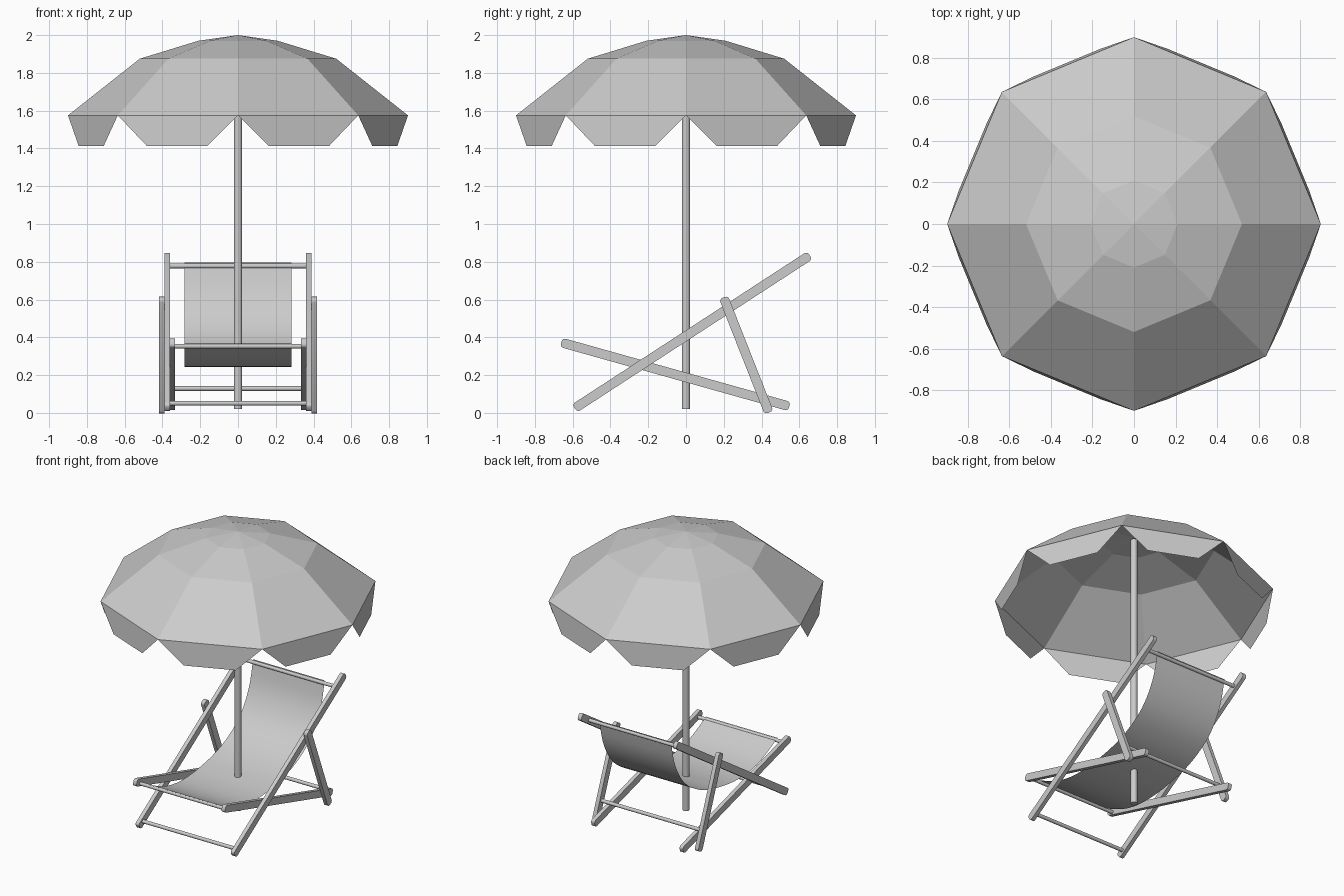
import bpy, bmesh, math
from mathutils import Vector

cube = bpy.data.objects.get("Cube")
if cube:
    bpy.data.objects.remove(cube, do_unlink=True)

grey = bpy.data.materials.new("light grey")
grey.use_nodes = True
GREY = (0.6, 0.6, 0.6, 1)
grey.diffuse_color = GREY
grey.node_tree.nodes["Principled BSDF"].inputs["Base Color"].default_value = GREY


def finish(name, bm, smooth=None):
    """Turn a bmesh into a named object with the shared material."""
    mesh = bpy.data.meshes.new(name)
    bm.to_mesh(mesh)
    bm.free()
    mesh.materials.append(grey)
    obj = bpy.data.objects.new(name, mesh)
    bpy.context.collection.objects.link(obj)
    if smooth:
        bpy.ops.object.select_all(action="DESELECT")
        obj.select_set(True)
        bpy.context.view_layer.objects.active = obj
        bpy.ops.object.shade_smooth_by_angle(angle=math.radians(smooth))
    return obj


def rod(name, start, end, radius, sides=16):
    """Round rod between two points."""
    start, end = Vector(start), Vector(end)
    axis = end - start
    bm = bmesh.new()
    bmesh.ops.create_cone(bm, cap_ends=True, segments=sides, radius1=radius,
                          radius2=radius, depth=axis.length)
    turn = axis.to_track_quat("Z", "Y").to_matrix().to_4x4()
    bmesh.ops.transform(bm, matrix=turn, verts=bm.verts)
    bmesh.ops.translate(bm, vec=(start + end) / 2, verts=bm.verts)
    return finish(name, bm, 40)


def rail(name, x, start, end, half=0.025, corner=0.018, thick=0.028):
    """Flat wooden bar in the y-z plane with rounded ends."""
    start, end = Vector(start), Vector(end)
    along = (end - start).normalized()
    across = Vector((-along.y, along.x))
    inner = half - corner
    outline = []
    for pivot, du, dv, first in ((end, 1, 1, 90), (end, 1, -1, 0),
                                 (start, -1, -1, -90), (start, -1, 1, -180)):
        for step in range(5):
            a = math.radians(first - step * 22.5)
            u = du * inner + corner * math.cos(a)
            v = dv * inner + corner * math.sin(a)
            outline.append(pivot + along * u + across * v)
    bm = bmesh.new()
    face = bm.faces.new([bm.verts.new((x - thick / 2, p.x, p.y)) for p in outline])
    out = bmesh.ops.extrude_face_region(bm, geom=[face])
    moved = [g for g in out["geom"] if isinstance(g, bmesh.types.BMVert)]
    bmesh.ops.translate(bm, vec=(thick, 0, 0), verts=moved)
    bmesh.ops.recalc_face_normals(bm, faces=bm.faces)
    return finish(name, bm, 40)


# Canopy: faceted eight-sided dome with a hanging flap on every rim edge
SIDES = 8
bm = bmesh.new()
apex = bm.verts.new((0, 0, 2))
rings = []
for radius, z in ((0.21, 1.97), (0.52, 1.875), (0.9, 1.575)):
    rings.append([bm.verts.new((radius * math.cos(math.tau * i / SIDES),
                                radius * math.sin(math.tau * i / SIDES), z))
                  for i in range(SIDES)])
for i in range(SIDES):
    j = (i + 1) % SIDES
    bm.faces.new((apex, rings[0][i], rings[0][j]))
    for upper, lower in zip(rings, rings[1:]):
        bm.faces.new((upper[i], lower[i], lower[j], upper[j]))
    a, b = rings[-1][i], rings[-1][j]
    mid = (a.co + b.co) / 2
    drop = Vector((mid.x, mid.y, 0)).normalized() * 0.01 - Vector((0, 0, 0.163))
    low_a = bm.verts.new(a.co.lerp(b.co, 0.25) + drop)
    low_b = bm.verts.new(a.co.lerp(b.co, 0.75) + drop)
    bm.faces.new((a, low_a, low_b, b))
finish("umbrella_canopy", bm)

rod("umbrella_pole", (0, 0, 0.02), (0, 0, 1.98), 0.022)

# Chair side rails, one of each per side
for side, sign in (("left", 1), ("right", -1)):
    rail(side + "_back_rail", sign * 0.375, (-0.568, 0.038), (0.634, 0.82))
    rail(side + "_seat_rail", sign * 0.348, (-0.636, 0.366), (0.523, 0.041))
    rail(side + "_prop_leg", sign * 0.404, (0.208, 0.588), (0.43, 0.025))

# Crossbars
for name, half, y, z in (("top_crossbar", 0.375, 0.569, 0.778),
                         ("foot_crossbar", 0.375, -0.55, 0.051),
                         ("seat_crossbar", 0.348, -0.618, 0.353),
                         ("prop_crossbar", 0.404, 0.389, 0.129)):
    rod(name, (-half, y, z), (half, y, z), 0.0125)

# Fabric sling: smooth sagging sheet between the top and seat crossbars
path = [Vector(p) for p in (
    (-0.628, 0.367), (-0.45, 0.283), (-0.29, 0.246), (-0.13, 0.245),
    (0, 0.262), (0.12, 0.287), (0.25, 0.333), (0.38, 0.412),
    (0.47, 0.51), (0.535, 0.64), (0.572, 0.797))]
points = []
ends = [2 * path[0] - path[1]] + path + [2 * path[-1] - path[-2]]
for p, q, r, s in zip(ends, ends[1:], ends[2:], ends[3:]):
    for step in range(3):
        t = step / 3
        points.append(0.5 * (2 * q + (r - p) * t + (2 * p - 5 * q + 4 * r - s) * t ** 2
                             + (3 * q - p - 3 * r + s) * t ** 3))
points.append(path[-1])
bm = bmesh.new()
rows = [[bm.verts.new((x, p.x, p.y)) for x in (-0.282, 0.282)] for p in points]
for low, high in zip(rows, rows[1:]):
    bm.faces.new((low[0], low[1], high[1], high[0]))
finish("fabric_sling", bm, 60)
